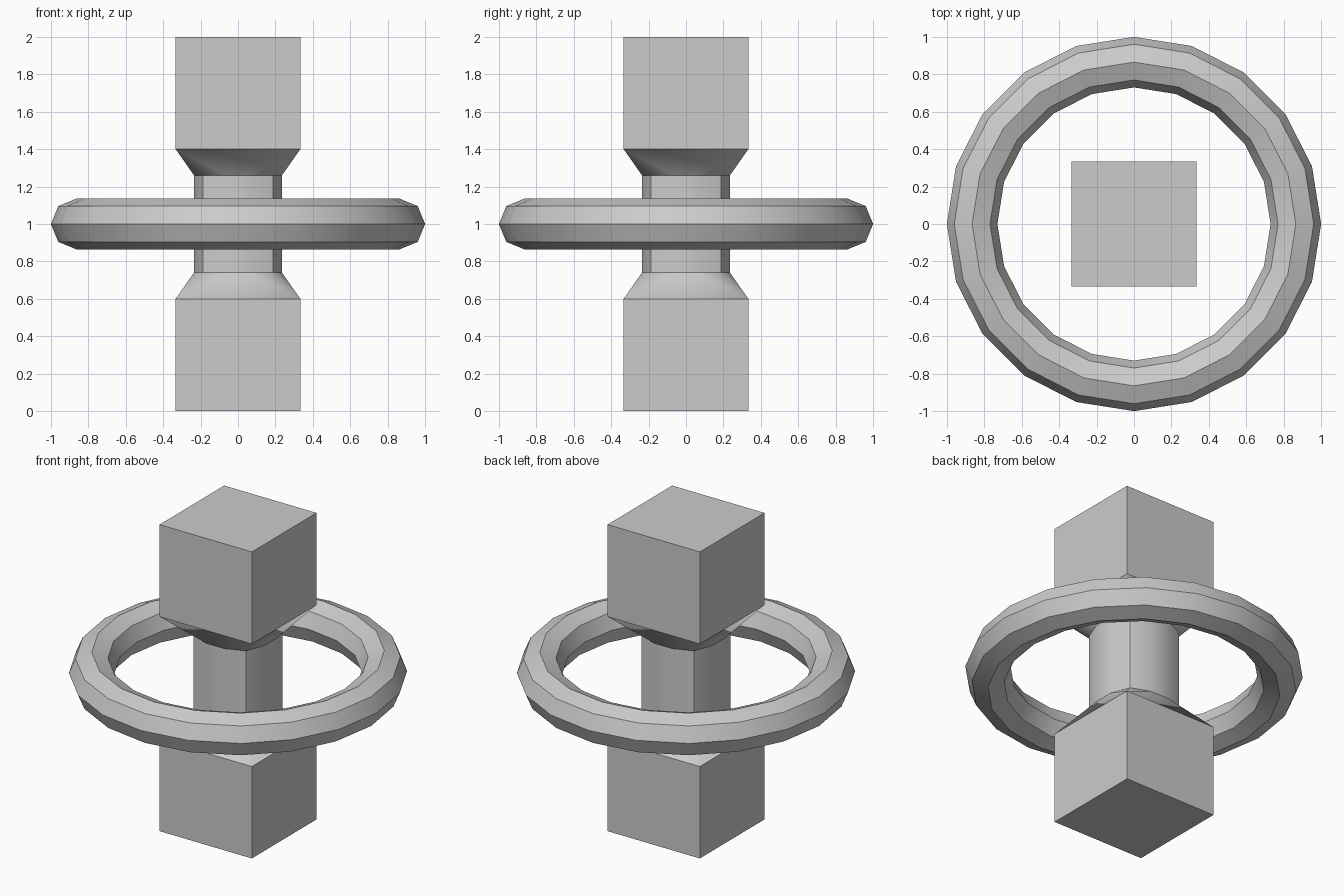
import bpy
import bmesh
from math import radians

cube = bpy.data.objects.get("Cube")
if cube:
    bpy.data.objects.remove(cube, do_unlink=True)

CENTRE = 1.0       # height of the mirror plane
HALF = 1 / 3       # half width of the end blocks
CORNER = 0.188     # neck corner offset
BULGE = 0.235      # neck half width at the middle of a side
STEP = 0.066       # half width of the middle neck strip

grey = bpy.data.materials.new("plain grey")
grey.use_nodes = True
colour = (0.6, 0.6, 0.6, 1)
grey.diffuse_color = colour
grey.node_tree.nodes["Principled BSDF"].inputs["Base Color"].default_value = colour


def finish(obj):
    """Give the part its colour and smooth shading with sharp edges kept."""
    obj.data.materials.clear()
    obj.data.materials.append(grey)
    bpy.ops.object.select_all(action="DESELECT")
    obj.select_set(True)
    bpy.context.view_layer.objects.active = obj
    bpy.ops.object.shade_smooth_by_angle(angle=radians(30))


def turned(points, z):
    """Repeat the points of one side on all four sides."""
    ring = []
    for _ in range(4):
        ring += [(x, y, z) for x, y in points]
        points = [(-y, x) for x, y in points]
    return ring


# Ring around the neck
bpy.ops.mesh.primitive_torus_add(
    major_segments=20, minor_segments=8,
    major_radius=0.865, minor_radius=0.135, location=(0, 0, CENTRE))
ring = bpy.context.object
ring.name = "ring"
finish(ring)

# Lower half of the column: block, tapered shoulder and bulged square neck
bm = bmesh.new()


def add_ring(points, z):
    return [bm.verts.new(co) for co in turned(points, z)]


block = [(HALF, -HALF)]
neck = [(CORNER, -CORNER), (BULGE, -STEP), (BULGE, STEP)]
base = add_ring(block, -1)
rim = add_ring(block, -0.4)
neck_low = add_ring(neck, -0.26)
neck_mid = add_ring(neck, 0)

bm.faces.new(base[::-1])
for i in range(4):
    j = (i + 1) % 4
    bm.faces.new((base[i], base[j], rim[j], rim[i]))
    a, b, c, d = (neck_low[(3 * i + k) % 12] for k in range(4))
    bm.faces.new((rim[i], b, a))
    bm.faces.new((rim[i], rim[j], c, b))
    bm.faces.new((rim[j], d, c))
for i in range(12):
    j = (i + 1) % 12
    bm.faces.new((neck_low[i], neck_low[j], neck_mid[j], neck_mid[i]))

mesh = bpy.data.meshes.new("column")
bm.to_mesh(mesh)
bm.free()
column = bpy.data.objects.new("column", mesh)
column.location.z = CENTRE
bpy.context.collection.objects.link(column)
finish(column)

# Upper half
mirror = column.modifiers.new("upper half", "MIRROR")
mirror.use_axis = (False, False, True)
mirror.use_clip = True
